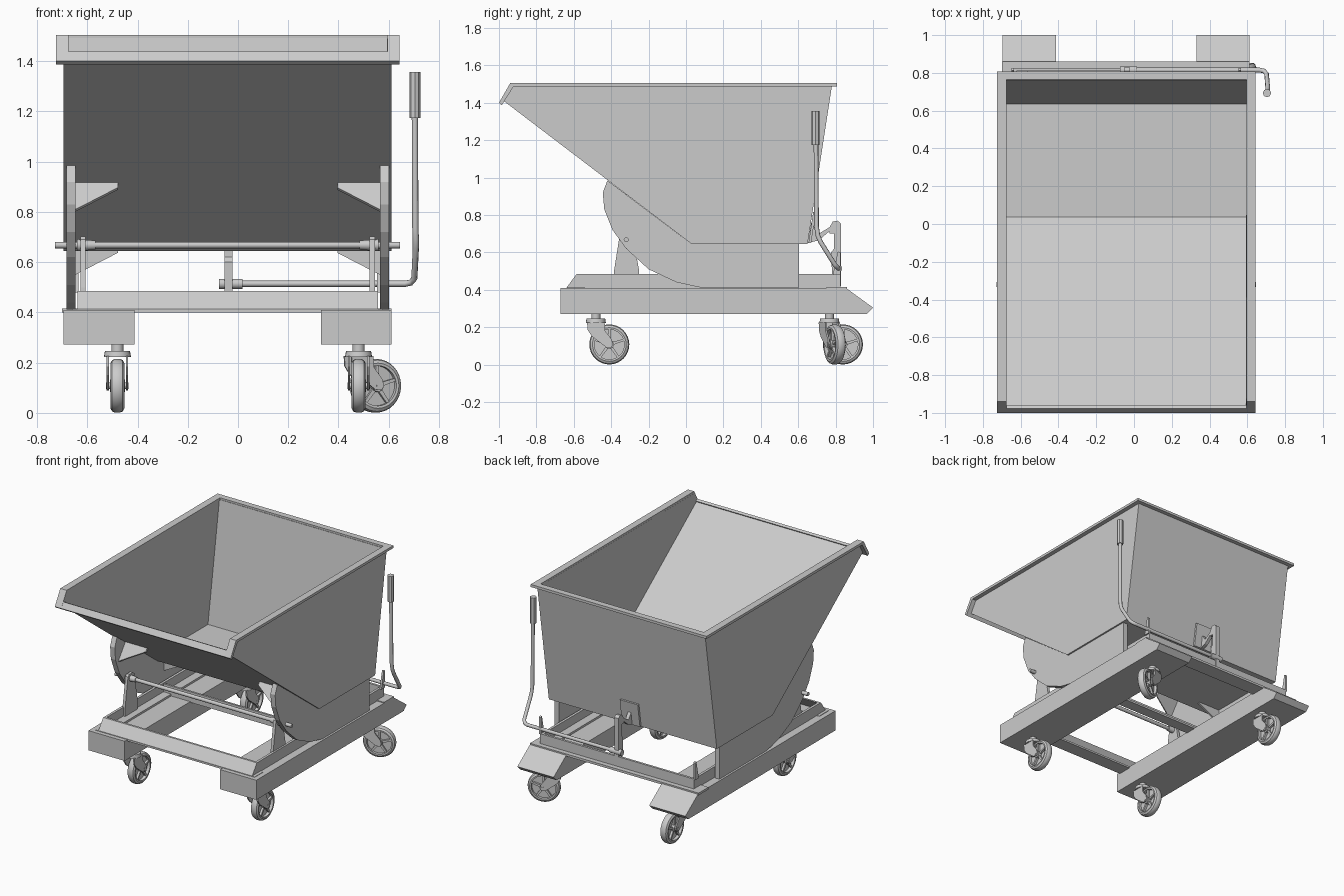
import bpy, bmesh, math
from mathutils import Vector, Matrix

if "Cube" in bpy.data.objects:
    bpy.data.objects.remove(bpy.data.objects["Cube"])

C = -0.0415  # centre plane of hopper and frame


def finish(name, bm, smooth=False):
    bmesh.ops.recalc_face_normals(bm, faces=bm.faces)
    me = bpy.data.meshes.new(name)
    bm.to_mesh(me)
    bm.free()
    if smooth:
        for p in me.polygons:
            p.use_smooth = True
        me.set_sharp_from_angle(angle=math.radians(35))
    ob = bpy.data.objects.new(name, me)
    bpy.context.collection.objects.link(ob)
    return ob


def prism(name, prof, x0, x1, smooth=False):
    """Extrude a (y, z) profile along x."""
    bm = bmesh.new()
    a = [bm.verts.new((x0, y, z)) for y, z in prof]
    b = [bm.verts.new((x1, y, z)) for y, z in prof]
    bm.faces.new(a)
    bm.faces.new(b[::-1])
    for i in range(len(a)):
        j = (i + 1) % len(a)
        bm.faces.new((a[i], b[i], b[j], a[j]))
    return finish(name, bm, smooth)


def box(name, x0, x1, y0, y1, z0, z1):
    return prism(name, [(y0, z0), (y1, z0), (y1, z1), (y0, z1)], x0, x1)


def cyl(name, p, q, r, n=16, r2=None):
    p, q = Vector(p), Vector(q)
    bm = bmesh.new()
    m = Matrix.Translation((p + q) / 2) @ (q - p).to_track_quat('Z', 'Y').to_matrix().to_4x4()
    bmesh.ops.create_cone(bm, cap_ends=True, segments=n, radius1=r,
                          radius2=r if r2 is None else r2, depth=(q - p).length, matrix=m)
    return finish(name, bm, n > 8)


def plate(name, pts, offset):
    """Flat polygon given thickness along an offset vector."""
    bm = bmesh.new()
    f = bm.faces.new([bm.verts.new(p) for p in pts])
    r = bmesh.ops.extrude_face_region(bm, geom=[f])
    bmesh.ops.translate(bm, vec=offset, verts=[v for v in r['geom'] if isinstance(v, bmesh.types.BMVert)])
    if f.is_valid and len(bm.faces) == len(pts) + 1:
        bm.faces.new(list(f.verts))
    return finish(name, bm)


# Hopper shell: slope, floor, back and two sides, open at top and front lip
prof = [(-0.975, 1.41), (0.03, 0.645), (0.65, 0.645), (0.78, 1.49), (-0.925, 1.49)]
bm = bmesh.new()
L = [bm.verts.new((-0.695, y, z)) for y, z in prof]
R = [bm.verts.new((0.612, y, z)) for y, z in prof]
bm.faces.new(L)
bm.faces.new(R[::-1])
for i in range(3):
    bm.faces.new((L[i], R[i], R[i + 1], L[i + 1]))
hopper = finish("hopper", bm)
mod = hopper.modifiers.new("thickness", 'SOLIDIFY')
mod.thickness, mod.offset, mod.use_even_offset = 0.018, -1, True

# Rim around the opening, folded down at the front
side_rim = [(0.808, 1.505), (-0.94, 1.505), (-1.0, 1.4), (-0.985, 1.387), (-0.922, 1.487), (0.808, 1.487)]
prism("rim_left", side_rim, -0.725, -0.675)
prism("rim_right", side_rim, 0.595, 0.643)
box("rim_back", -0.675, 0.595, 0.765, 0.808, 1.487, 1.505)
prism("rim_front_lip", [(-1.0, 1.4), (-0.985, 1.387), (-0.958, 1.43), (-0.977, 1.438)], -0.675, 0.595)

cam = [(-0.42, 0.985), (-0.445, 0.92), (-0.437, 0.83), (-0.393, 0.72), (-0.32, 0.62), (-0.2, 0.51),
       (-0.05, 0.44), (0.08, 0.412), (0.605, 0.412), (0.605, 0.645), (0.03, 0.645)]
pocket = [(-0.67, 0.272), (0.967, 0.272), (1.0, 0.305), (0.855, 0.41), (-0.67, 0.41)]
rail = [(-0.63, 0.41), (-0.575, 0.485), (0.82, 0.485), (0.82, 0.41)]

for s, side in ((-1, "left"), (1, "right")):
    def X(d):
        return C + s * d
    # Rolling cams, with stiffening gussets to the hopper
    prism("cam_" + side, cam, X(0.606), X(0.642))
    plate("upper_gusset_" + side, [(X(0.437), -0.326, 0.917), (X(0.606), -0.326, 0.917),
          (X(0.606), -0.405, 0.81), (X(0.437), -0.341, 0.897)], (0, 0.012, -0.009))
    plate("lower_gusset_" + side, [(X(0.437), 0.1, 0.647), (X(0.606), 0.1, 0.647),
          (X(0.606), 0.1, 0.55), (X(0.437), 0.1, 0.637)], (0, 0.015, 0))
    # Fork pockets and inner guide rails
    prism("fork_pocket_" + side, pocket, X(0.3715), X(0.6535))
    prism("guide_rail_" + side, rail, X(0.58), X(0.598))
    box("rail_foot_" + side, X(0.52), X(0.58), -0.62, 0.82, 0.41, 0.424)
    # Pivot rod supports
    prism("rod_bracket_" + side, [(-0.388, 0.42), (-0.25, 0.42), (-0.25, 0.5), (-0.285, 0.69),
          (-0.3, 0.702), (-0.34, 0.702), (-0.355, 0.69), (-0.385, 0.5)], X(0.566), X(0.586))
    cyl("rod_collar_" + side, (X(0.525), -0.32, 0.668), (X(0.6), -0.32, 0.668), 0.018, 16, 0.024)
    # Lever bearing lugs
    prism("lever_lug_" + side, [(0.785, 0.48), (0.825, 0.48), (0.825, 0.6), (0.812, 0.605)], X(0.594), X(0.608))

cyl("pivot_rod", (-0.728, -0.32, 0.668), (0.645, -0.32, 0.668), 0.013, 12)

# Frame cross members
prism("front_cross_plate", [(-0.64, 0.41), (-0.585, 0.485), (-0.57, 0.485), (-0.622, 0.41)], C - 0.598, C + 0.598)
box("front_cross_flange", -0.66, 0.578, -0.64, -0.54, 0.4, 0.413)
box("middle_cross_web", C - 0.58, C + 0.58, 0.06, 0.074, 0.405, 0.48)
box("middle_cross_flange", C - 0.58, C + 0.58, 0.074, 0.14, 0.405, 0.419)
box("rear_cross_web", C - 0.598, C + 0.598, 0.81, 0.826, 0.41, 0.485)
box("rear_cross_flange", -0.7, 0.612, 0.75, 0.86, 0.4, 0.416)

# Latch hook, catch on the hopper and release lever
prism("latch_hook", [(0.785, 0.42), (0.828, 0.42), (0.828, 0.755), (0.81, 0.77), (0.785, 0.765), (0.768, 0.735),
      (0.768, 0.7), (0.792, 0.7), (0.792, 0.62), (0.775, 0.6)], -0.054, -0.022)
plate("catch_plate", [(-0.11, 0.655, 0.65), (0.03, 0.655, 0.65), (0.03, 0.68, 0.815), (-0.11, 0.68, 0.815)],
      (0, 0.014, 0))
prism("catch_hook", [(0.65, 0.65), (0.71, 0.665), (0.775, 0.72), (0.768, 0.735), (0.71, 0.7), (0.67, 0.76)],
      -0.05, -0.026)
cyl("lever_hub", (-0.075, 0.815, 0.514), (0.017, 0.815, 0.514), 0.02, 12)

cu = bpy.data.curves.new("lever_path", 'CURVE')
cu.dimensions = '3D'
cu.bevel_depth, cu.bevel_resolution, cu.use_fill_caps = 0.0125, 2, True
path = [(-0.06, 0.815, 0.514), (0.665, 0.815, 0.514), (0.688, 0.81, 0.519), (0.702, 0.795, 0.535),
        (0.708, 0.72, 0.655), (0.708, 0.705, 0.69), (0.706, 0.698, 0.74), (0.704, 0.695, 1.2)]
sp = cu.splines.new('POLY')
sp.points.add(len(path) - 1)
for pt, co in zip(sp.points, path):
    pt.co = (*co, 1)
sp.use_smooth = True
tmp = bpy.data.objects.new("lever_path", cu)
bpy.context.collection.objects.link(tmp)
bpy.context.view_layer.update()
me = bpy.data.meshes.new_from_object(tmp.evaluated_get(bpy.context.evaluated_depsgraph_get()))
bpy.data.objects.remove(tmp)
bpy.context.collection.objects.link(bpy.data.objects.new("release_lever", me))
cyl("lever_grip", (0.704, 0.693, 1.175), (0.704, 0.693, 1.357), 0.022, 8)


def lathe_x(name, prof, cy, cz, n=32):
    """Closed ring of (x, radius) points turned around an x axis."""
    bm = bmesh.new()
    rings = [[bm.verts.new((x, cy + r * math.cos(2 * math.pi * k / n), cz + r * math.sin(2 * math.pi * k / n)))
              for x, r in prof] for k in range(n)]
    for k in range(n):
        a, b = rings[k], rings[(k + 1) % n]
        for i in range(len(prof)):
            j = (i + 1) % len(prof)
            bm.faces.new((a[i], a[j], b[j], b[i]))
    return finish(name, bm, True)


def caster(tag, x, y, turn):
    wy, wz = 0.072, 0.108
    parts = [cyl("caster_stem_" + tag, (0, 0, 0.24), (0, 0, 0.275), 0.024),
             cyl("caster_cap_" + tag, (0, 0, 0.222), (0, 0, 0.246), 0.054, 24, 0.05),
             cyl("caster_axle_" + tag, (-0.045, wy, wz), (0.045, wy, wz), 0.012, 12),
             cyl("wheel_hub_" + tag, (-0.03, wy, wz), (0.03, wy, wz), 0.024),
             cyl("wheel_web_" + tag, (-0.006, wy, wz), (0.006, wy, wz), 0.082, 32),
             lathe_x("tyre_" + tag, [(-0.027, 0.08), (0.027, 0.08), (0.028, 0.09), (0.021, 0.102),
                     (0.009, 0.107), (-0.009, 0.107), (-0.021, 0.102), (-0.028, 0.09)], wy, wz)]
    for k in range(5):  # wheel spokes
        a = 2 * math.pi * k / 5 + 0.3
        c, s = math.cos(a), math.sin(a)
        sec = [(u * c - v * s + wy, u * s + v * c + wz)
               for u, v in ((0.015, -0.008), (0.083, -0.006), (0.083, 0.006), (0.015, 0.008))]
        parts.append(prism(f"wheel_spoke_{tag}_{k}", sec, -0.021, 0.021))
    for s in (-1, 1):  # fork legs
        parts.append(prism(f"caster_fork_{tag}_{'lr'[s > 0]}", [(-0.047, 0.226), (-0.044, 0.185), (-0.02, 0.15),
                     (0.055, 0.093), (0.082, 0.09), (0.092, 0.108), (0.085, 0.135), (0.05, 0.18), (0.047, 0.226)],
                     s * 0.034, s * 0.043))
    for ob in parts:
        ob.data.transform(Matrix.Translation((x, y, 0)) @ Matrix.Rotation(turn, 4, 'Z'))


# Casters, the rear right one swivelled outward
caster("front_left", -0.48, -0.482, 0)
caster("front_right", 0.48, -0.482, 0)
caster("rear_left", -0.48, 0.767, 0)
caster("rear_right", 0.48, 0.767, math.radians(-68))
